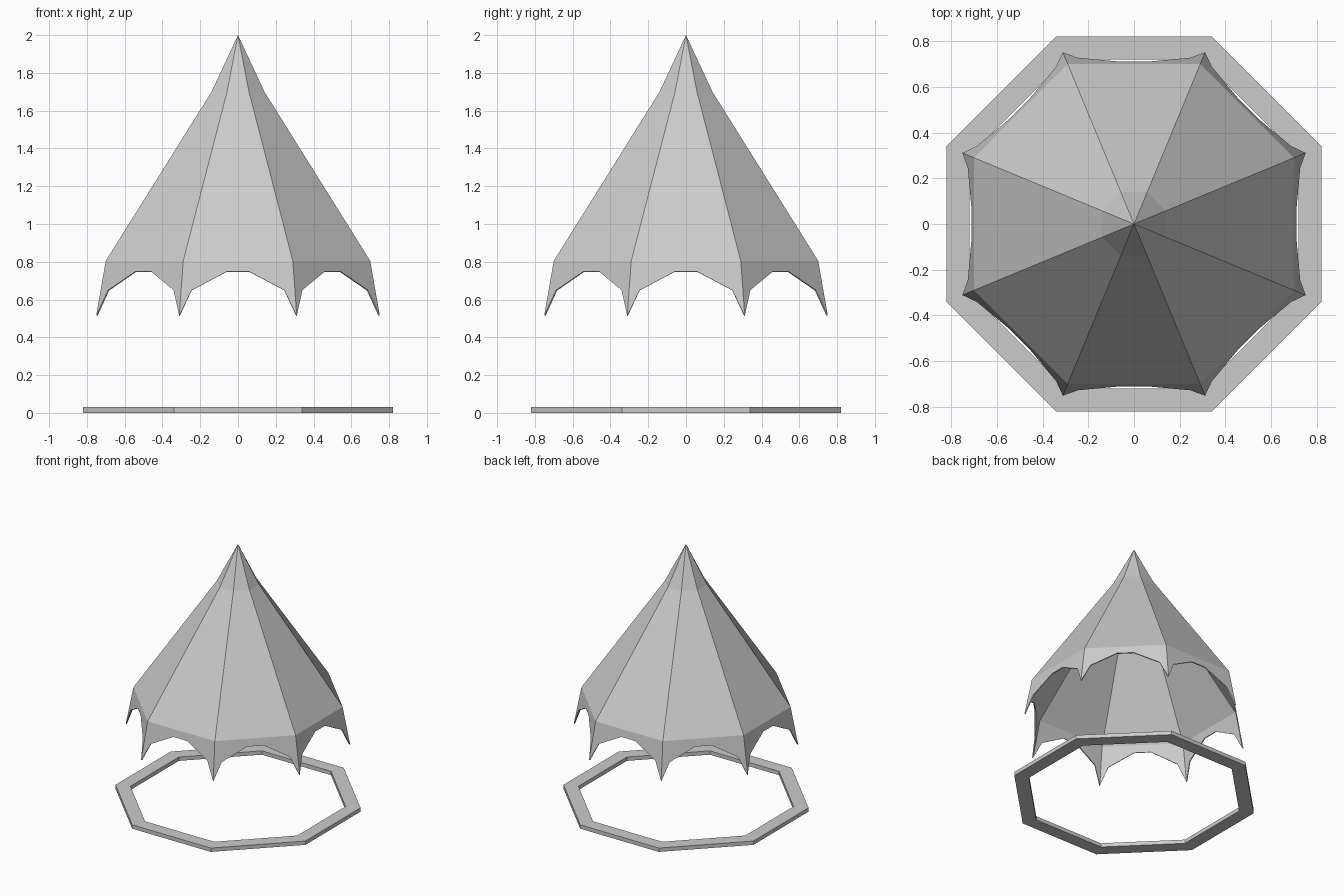
import bpy, bmesh
from math import cos, sin, pi
from mathutils import Matrix, Vector

if "Cube" in bpy.data.objects:
    bpy.data.objects.remove(bpy.data.objects["Cube"])

APOTHEM = cos(pi / 8)


def octagon(apothem, z):
    r = apothem / APOTHEM
    return [Vector((r * cos(pi / 8 + k * pi / 4), r * sin(pi / 8 + k * pi / 4), z)) for k in range(8)]


def make_object(name, faces):
    """Build a welded flat-shaded mesh from lists of corner points."""
    bm = bmesh.new()
    for f in faces:
        bm.faces.new([bm.verts.new(p) for p in f])
    bmesh.ops.remove_doubles(bm, verts=bm.verts, dist=0.0005)
    bmesh.ops.recalc_face_normals(bm, faces=bm.faces)
    mesh = bpy.data.meshes.new(name)
    bm.to_mesh(mesh)
    bm.free()
    obj = bpy.data.objects.new(name, mesh)
    bpy.context.collection.objects.link(obj)
    return obj


# Canopy: peaked cap, long roof panels and a scalloped valance
apex = Vector((0, 0, 2))
cap, eave = octagon(0.14, 1.70), octagon(0.70, 0.805)
eave_half = 0.70 * sin(pi / 8) / APOTHEM
scallop = [(0.311, 0.515), (0.245, 0.65), (0.06, 0.748)]
edge = scallop + [(-x, z) for x, z in reversed(scallop)]


def valance_point(x, z):
    return Vector((x, -0.70 - (0.805 - z) * 0.175, z))


panel = [valance_point(x, z) for x, z in [(-eave_half, 0.805), (eave_half, 0.805)] + edge]
faces = []
for k in range(8):
    n = (k + 1) % 8
    faces.append([apex, cap[k], cap[n]])
    faces.append([cap[k], eave[k], eave[n], cap[n]])
    turn = Matrix.Rotation(k * pi / 4, 3, 'Z')
    faces.append([turn @ p for p in reversed(panel)])
canopy = make_object("canopy", faces)

# Thin cloth thickness, growing inward
cloth = canopy.modifiers.new("cloth", 'SOLIDIFY')
cloth.thickness = 0.008
cloth.offset = -1

# Octagonal base ring
loops = [octagon(0.82, 0), octagon(0.82, 0.03), octagon(0.72, 0.03), octagon(0.72, 0)]
faces = []
for i in range(4):
    a, b = loops[i], loops[(i + 1) % 4]
    for k in range(8):
        n = (k + 1) % 8
        faces.append([a[k], a[n], b[n], b[k]])
make_object("base_ring", faces)
